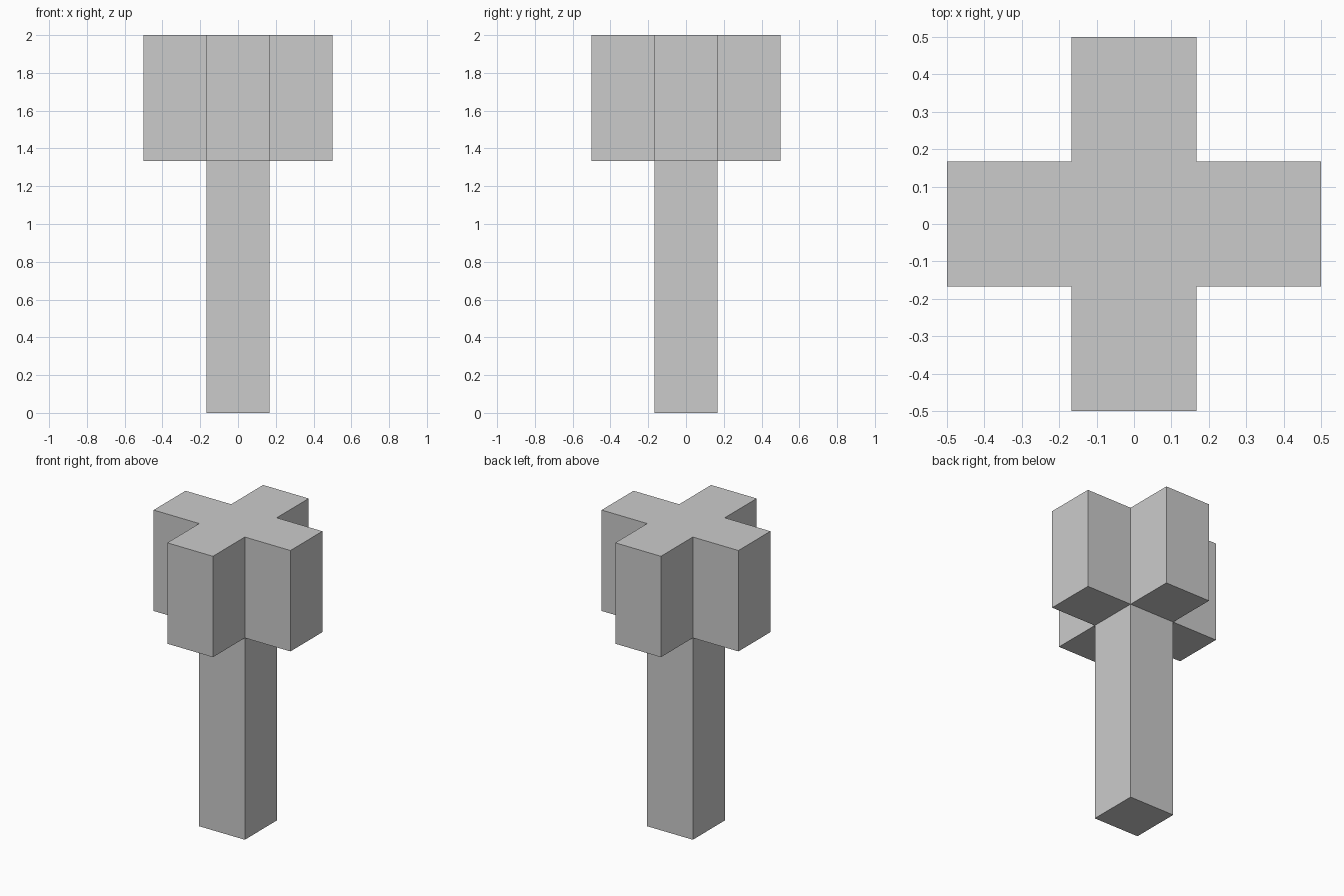
import bpy, bmesh, math
from mathutils import Matrix, Vector

if "Cube" in bpy.data.objects:
    bpy.data.objects.remove(bpy.data.objects["Cube"])

T = 1 / 3          # thickness of the post and of each arm
HEAD_Z = 4 / 3     # underside of the cross-shaped head
TOP_Z = 2.0

bm = bmesh.new()


def extrude_up(face, height):
    """Extrude a horizontal face upward; return the new cap and the side faces."""
    geom = bmesh.ops.extrude_discrete_faces(bm, faces=[face])
    cap = geom["faces"][0]
    bmesh.ops.translate(bm, vec=(0, 0, height), verts=cap.verts)
    return cap


# Post: a square box up to the underside of the head
bmesh.ops.create_cube(bm, size=1, matrix=Matrix.Translation((0, 0, HEAD_Z / 2))
                      @ Matrix.Diagonal((T, T, HEAD_Z, 1)))
bm.normal_update()
cap = max(bm.faces, key=lambda f: f.calc_center_median().z)

# Head core, continuing the post to the top
extrude_up(cap, TOP_Z - HEAD_Z)
bm.normal_update()

# Four arms pushed out from the sides of the head core
sides = [f for f in bm.faces
         if abs(f.normal.z) < 0.5 and f.calc_center_median().z > HEAD_Z]
for side in sides:
    direction = Vector(side.normal)
    end = bmesh.ops.extrude_discrete_faces(bm, faces=[side])["faces"][0]
    bmesh.ops.translate(bm, vec=direction * T, verts=end.verts)

# Merge the flat top into a single cross-shaped face
bmesh.ops.dissolve_limit(bm, angle_limit=math.radians(1),
                         verts=bm.verts[:], edges=bm.edges[:])
bmesh.ops.recalc_face_normals(bm, faces=bm.faces[:])

mesh = bpy.data.meshes.new("cross_headed_post")
bm.to_mesh(mesh)
bm.free()
bpy.context.collection.objects.link(bpy.data.objects.new("cross_headed_post", mesh))
